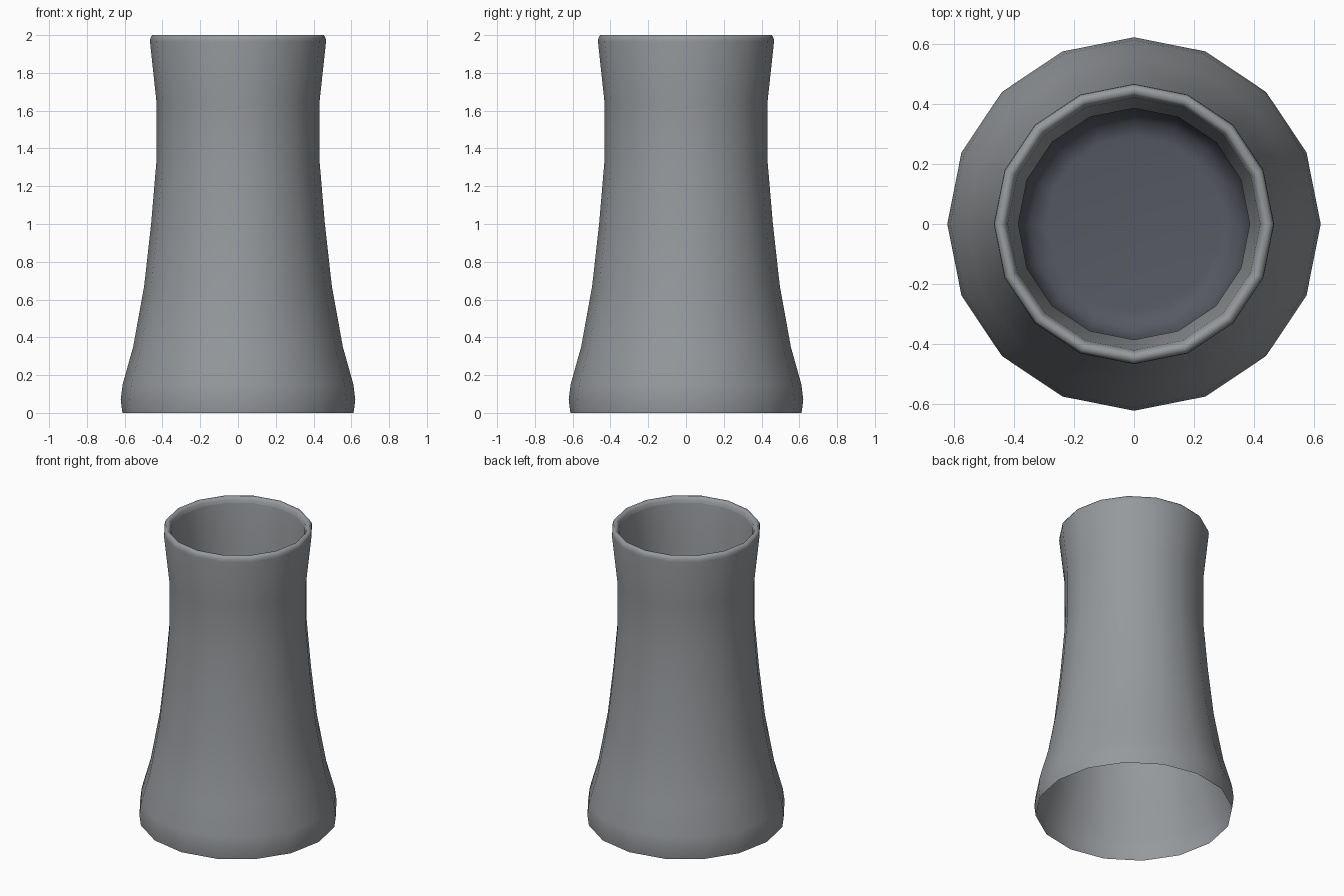
import bpy, bmesh, math

if "Cube" in bpy.data.objects:
    bpy.data.objects.remove(bpy.data.objects["Cube"])

SIDES = 16


def material(name, rgb):
    m = bpy.data.materials.new(name)
    m.diffuse_color = (*rgb, 1.0)
    m.use_nodes = True
    m.node_tree.nodes["Principled BSDF"].inputs["Base Color"].default_value = m.diffuse_color
    return m


concrete = material("grey concrete", (0.305, 0.32, 0.335))
dark = material("dark blue grey floor", (0.095, 0.10, 0.125))

# Outer wall from the open bottom up, over the rounded rim, down the inner wall
wall = [(0.612, 0.0), (0.621, 0.07), (0.611, 0.15), (0.555, 0.35),
        (0.497, 0.67), (0.46, 1.0), (0.432, 1.33), (0.432, 1.65),
        (0.466, 1.965), (0.464, 1.985), (0.454, 2.0), (0.436, 2.0),
        (0.426, 1.985), (0.42, 1.965), (0.385, 1.65), (0.385, 1.33)]
RIM_CREASE = 13
# Dark dished floor inside the throat: steep edge, then flat
floor = [(0.345, 1.24), (0.29, 1.23)]

bm = bmesh.new()
rings = []
for r, z in wall + floor:
    rings.append([bm.verts.new((r * math.cos(2 * math.pi * k / SIDES),
                                r * math.sin(2 * math.pi * k / SIDES), z))
                  for k in range(SIDES)])

for i in range(len(rings) - 1):
    a, b = rings[i], rings[i + 1]
    for k in range(SIDES):
        n = (k + 1) % SIDES
        f = bm.faces.new((a[k], a[n], b[n], b[k]))
        f.material_index = 1 if i >= len(wall) - 1 else 0
bm.faces.new(rings[-1]).material_index = 1
for f in bm.faces:
    f.smooth = True

# Crisp line where the rim meets the inner wall
crease = rings[RIM_CREASE]
for k in range(SIDES):
    bm.edges.get((crease[k], crease[(k + 1) % SIDES])).smooth = False

mesh = bpy.data.meshes.new("cooling_tower")
bm.to_mesh(mesh)
bm.free()
mesh.materials.append(concrete)
mesh.materials.append(dark)
tower = bpy.data.objects.new("cooling_tower", mesh)
bpy.context.collection.objects.link(tower)
